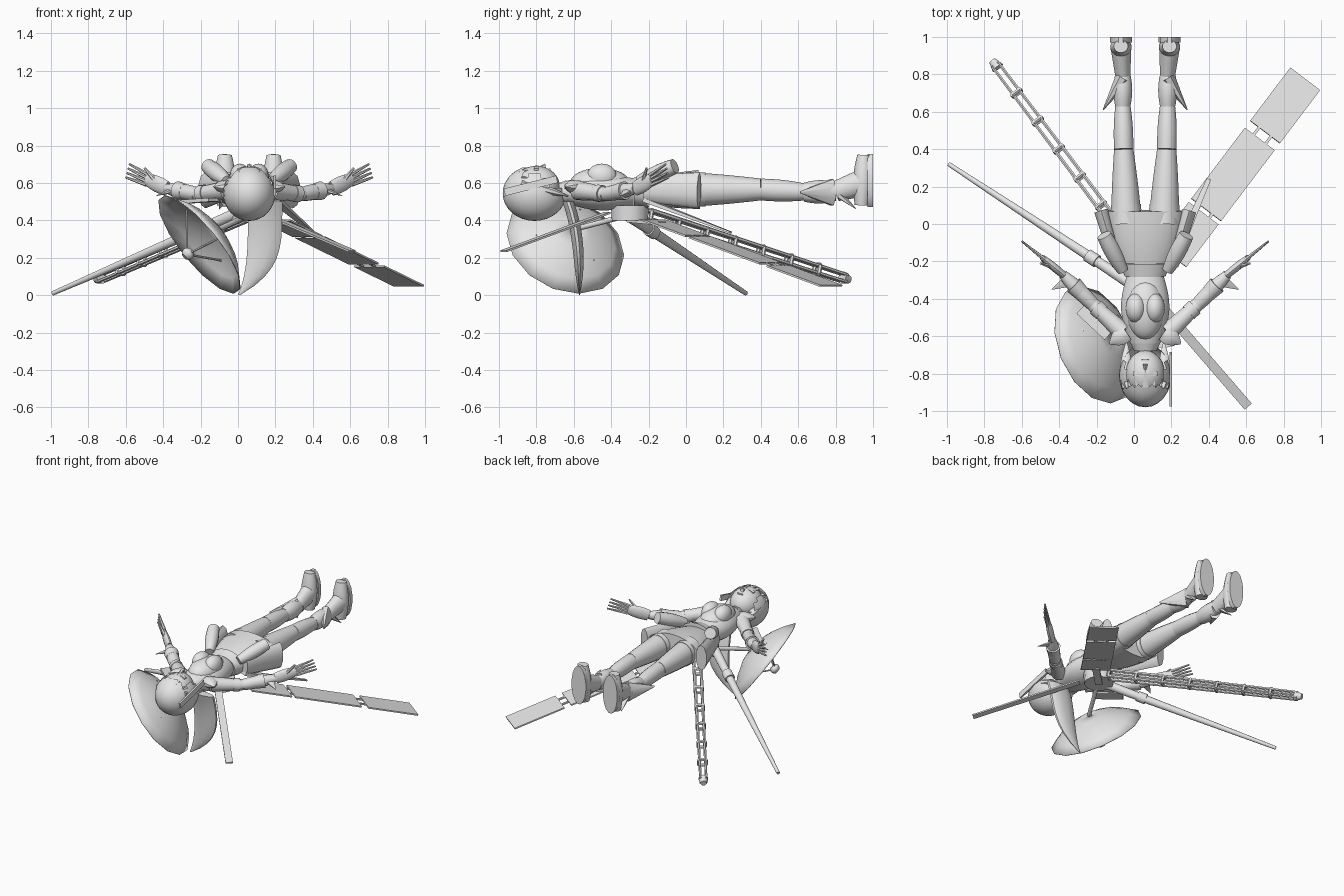
import bpy, bmesh, math
from mathutils import Vector, Matrix

default_cube = bpy.data.objects.get("Cube")
if default_cube:
    bpy.data.objects.remove(default_cube)

GREY = (.8, .8, .8, 1)
material = bpy.data.materials.new("plain grey")
material.use_nodes = True
material.diffuse_color = GREY
material.node_tree.nodes["Principled BSDF"].inputs["Base Color"].default_value = GREY

MID = .06  # body centre line
SHARP = .7  # edges bent more than this stay crisp
SQUARE = ((-1, -1), (1, -1), (1, 1), (-1, 1))


def finish(name, bm):
    bmesh.ops.recalc_face_normals(bm, faces=bm.faces)
    for face in bm.faces:
        face.smooth = True
    for edge in bm.edges:
        edge.smooth = edge.calc_face_angle(0) < SHARP
    mesh = bpy.data.meshes.new(name)
    bm.to_mesh(mesh)
    bm.free()
    mesh.materials.append(material)
    part = bpy.data.objects.new(name, mesh)
    bpy.context.collection.objects.link(part)
    return part


def skin(name, rings, capped=True):
    """Bridge loops of points into one surface."""
    bm = bmesh.new()
    loops = [[bm.verts.new(point) for point in ring] for ring in rings]
    for low, high in zip(loops, loops[1:]):
        for i in range(len(low)):
            bm.faces.new((low[i - 1], low[i], high[i], high[i - 1]))
    if capped:
        bm.faces.new(loops[0])
        bm.faces.new(loops[-1])
    return finish(name, bm)


def circle(sides):
    angles = [math.tau * (i + .5) / sides for i in range(sides)]
    return [(math.cos(angle), math.sin(angle)) for angle in angles]


def frame(direction):
    """Forward, sideways and upward unit directions."""
    ahead = direction.normalized()
    reference = Vector((0, 1, 0)) if abs(ahead.z) > .9 else Vector((0, 0, 1))
    side = ahead.cross(reference).normalized()
    return ahead, side, side.cross(ahead)


def limb(name, start, end, first, last, bulge=0, flat=1, sides=14):
    """Tapered round or flattened bar, swelling in the middle by bulge."""
    start, end = Vector(start), Vector(end)
    ahead, side, up = frame(end - start)
    steps = 8 if bulge else 1
    rings = []
    for i in range(steps + 1):
        t = i / steps
        radius = first + (last - first) * t + bulge * math.sin(math.pi * t)
        rings.append([start.lerp(end, t) + (side * c + up * s * flat) * radius
                      for c, s in circle(sides)])
    return skin(name, rings)


def plank(name, start, end, width, thick=.01):
    """Flat board whose width stays level."""
    start, end = Vector(start), Vector(end)
    ahead, side, up = frame(end - start)
    offsets = [(side * a * width + up * b * thick) / 2 for a, b in SQUARE]
    return skin(name, [[point + offset for offset in offsets] for point in (start, end)])


def ball(name, centre, size, hidden=None):
    """Ellipsoid, optionally with an opening."""
    bm = bmesh.new()
    bmesh.ops.create_uvsphere(bm, u_segments=24, v_segments=16, radius=1)
    bm.transform(Matrix.Translation(centre) @ Matrix.Diagonal((*size, 1)))
    if hidden:
        doomed = [face for face in bm.faces if hidden(face.calc_center_median())]
        bmesh.ops.delete(bm, geom=doomed, context="FACES")
    return finish(name, bm)


def face_opening(point):
    return point.z > .58 and point.y > -.86 and abs(point.x - MID) < .105


# Torso, neck and shorts
neck, chest = Vector((MID, -.72, .55)), Vector((MID, -.64, .55))
waist, hem = Vector((MID, -.28, .55)), Vector((MID, .07, .565))
limb("neck", neck, chest, .04, .04)
limb("collar", neck.lerp(chest, .5), chest, .06, .08, flat=.8)
limb("ribcage", chest, waist, .08, .1, bulge=.04, flat=.75, sides=24)
limb("shorts", waist, hem, .1, .21, bulge=.02, flat=.5, sides=24)
limb("belt", waist, waist.lerp(hem, .2), .11, .135, flat=.7, sides=24)
ball("chest_front", (MID, -.46, .6), (.1, .16, .08))

# Head, face and hair
ball("face", (MID, -.8, .585), (.105, .125, .105))
ball("hair_cap", (MID, -.81, .545), (.14, .17, .148), face_opening)
limb("nose", (MID, -.79, .68), (MID, -.75, .69), .005, .014, sides=6)
plank("mouth", (MID - .02, -.73, .672), (MID + .02, -.73, .672), .01)
for i in range(-2, 3):
    root = Vector((MID + i * .035, -.89, .665 - i * i * .01))
    limb("fringe_lock", root, root + Vector((i * .01, .1, .03 - i * i * .006)), .024, .002, flat=.4, sides=6)
plank("hair_clip", (.196, -.97, .55), (.196, -.69, .62), .014, .04)

# Ponytail: a thin ribbon curling to a point
ribbon = []
for i in range(11):
    t = i / 10
    curl = t ** 4
    centre = Vector((.145 - .14 * curl, -.57 - .06 * (1 - t) ** 3, .5 * (1 - t)))
    half = .005 + .09 * (1 - curl)
    ribbon.append([centre + Vector((c, s / 3, 0)) * half for c, s in circle(12)])
skin("ponytail", ribbon)

# Paired parts, mirrored about the centre line
for name, sign in (("left", 1), ("right", -1)):
    def at(x, y, z):
        return Vector((MID + sign * x, y, z))

    ball(name + "_bust", at(.05, -.45, .635), (.055, .08, .068))
    plank(name + "_eye", at(.025, -.8, .685), at(.065, -.8, .672), .025)
    limb(name + "_side_lock", at(.105, -.88, .6), at(.1, -.63, .53), .02, .003, bulge=.02, flat=.8, sides=8)
    limb(name + "_shoulder_pad", at(.1, -.58, .58), at(.19, -.64, .58), .05, .005, bulge=.02, flat=.7, sides=8)

    # Arm, glove and hand, thumb side up
    shoulder, elbow = at(.12, -.58, .56), at(.28, -.43, .54)
    wrist, palm, fingertip = at(.44, -.27, .57), at(.55, -.18, .62), at(.65, -.1, .665)
    limb(name + "_upper_arm", shoulder, elbow, .052, .038)
    limb(name + "_forearm", elbow, wrist, .038, .026, bulge=.01)
    limb(name + "_sleeve_band", shoulder.lerp(elbow, .7), shoulder.lerp(elbow, .9), .046, .046)
    limb(name + "_glove_cuff", elbow.lerp(wrist, .4), elbow.lerp(wrist, .65), .044, .05)
    limb(name + "_cuff_spike", elbow.lerp(wrist, .8), at(.5, -.35, .53), .04, .002, flat=.4, sides=6)
    limb(name + "_palm", wrist, palm, .02, .016, bulge=.004, flat=2)
    ahead, across, up = frame(fingertip - palm)
    for i in range(4):
        spread = up * (i - 1.5)
        limb(name + "_finger", palm + spread * .018 - ahead * .01, fingertip + spread * .025,
             .012, .006, sides=6)
    limb(name + "_thumb", wrist.lerp(palm, .4), at(.56, -.21, .68), .016, .006, sides=6)

    # Hip gear
    limb(name + "_hip_plate", at(.15, -.22, .57), at(.235, .07, .56), .03, .04, flat=2.4, sides=10)
    limb(name + "_hip_pod", at(.12, -.25, .61), at(.22, -.06, .69), .03, .04, bulge=.01)

    # Leg and boot
    hip, knee, ankle = at(.1, 0, .565), at(.115, .4, .565), at(.12, .66, .55)
    limb(name + "_thigh", hip, knee, .085, .053, bulge=.003, flat=1.1)
    limb(name + "_calf", knee, ankle, .053, .038, bulge=.006, flat=1.1)
    limb(name + "_thigh_band", hip.lerp(knee, .18), hip.lerp(knee, .26), .084, .082, flat=1.1)
    heel, toe = at(.13, .94, .48), at(.13, .95, .75)
    boot_top, boot_low = at(.12, .63, .55), at(.12, .8, .555)
    limb(name + "_boot_shaft", boot_top, boot_low, .042, .042, bulge=.01, flat=1.2)
    limb(name + "_boot_ankle", boot_low, heel.lerp(toe, .45), .042, .056, flat=1.3)
    limb(name + "_boot_spike", at(.12, .78, .55), at(.225, .61, .55), .045, .003, flat=1.7, sides=8)
    limb(name + "_heel_spike", at(.13, .83, .53), at(.16, .91, .46), .04, .002, flat=.5, sides=6)
    limb(name + "_foot", heel, toe, .042, .038, bulge=.018, flat=.9)
    limb(name + "_sole", at(.13, .97, .613), at(.13, 1, .613), .06, .06, flat=2.4, sides=16)

# Back hub carrying the booms
hub = Vector((MID, -.3, .4))
limb("back_hub", hub, hub + Vector((0, 0, .08)), .1, .105, sides=12)

# Tapered boom
base, tip = Vector((0, -.33, .44)), Vector((-.99, .32, .01))
limb("long_boom", base, tip, .032, .012)
limb("boom_sleeve", base.lerp(tip, .2), base.lerp(tip, .25), .036, .036)

# Girder of four stout rails joined by square hoops
BAYS = 7
start, end = Vector((.05, -.2, .43)), Vector((-.74, .85, .09))
ahead, side, up = frame(end - start)
corners = [(side * a + up * b) * .024 for a, b in SQUARE]
for k, corner in enumerate(corners):
    previous = corners[k - 1]
    limb("girder_rail", start + corner, end + corner * .8, .012, .009, sides=6)
    for i in range(BAYS):
        near = start.lerp(end, i / BAYS)
        limb("girder_rung", near + corner, near + previous + ahead * .001, .012, .012, sides=6)
limb("girder_tip", end - ahead * .02, end + ahead * .03, .034, .02)

# Hinged panel wing
root, tip = Vector((.2, -.17, .4)), Vector((.915, .775, .05))
ahead, side, up = frame(tip - root)
spans = ((0, .24), (.26, .66), (.7, 1))
for near, far in spans:
    plank("wing_panel", root.lerp(tip, near), root.lerp(tip, far), .2)
for (_, near), (far, _) in zip(spans, spans[1:]):
    for shift in (side * .04, side * -.04):
        plank("wing_hinge", root.lerp(tip, near) + shift, root.lerp(tip, far) + shift, .015)
plank("wing_arm", hub, root + ahead * .06, .05, .02)

# Single long panel and side blade
plank("long_panel", (.13, -.42, .44), (.61, -.975, .235), .05)
limb("side_blade", (.2, -.22, .51), (.4, .24, .335), .04, .016, flat=.4, sides=4)

# Dish with feed
RADIUS, DEPTH = .33, .13
rim = Vector((-.205, -.645, .272))
ahead, side, up = frame(Vector((-.74, -.3, -.6)))


def dish_point(c, s, t):
    return rim - ahead * DEPTH * (1 - t * t) + (side * c + up * s) * RADIUS * t


dish = skin("dish", [[dish_point(c, s, t) for c, s in circle(14)] for t in (.01, .3, .6, .8, 1)], False)
shell = dish.modifiers.new("thickness", "SOLIDIFY")
shell.thickness = .006
feed = rim + ahead * .09
limb("dish_feed", feed - ahead * .03, feed + ahead * .02, .02, .02, bulge=.015)
for c, s in circle(3):
    limb("feed_strut", dish_point(c, s, .6), feed, .006, .006, sides=6)
limb("dish_arm", rim - ahead * DEPTH, hub + Vector((0, 0, .03)), .014, .014)
plank("dish_bracket", (-.28, -.45, .5), (-.13, -.59, .51), .08, .02)
